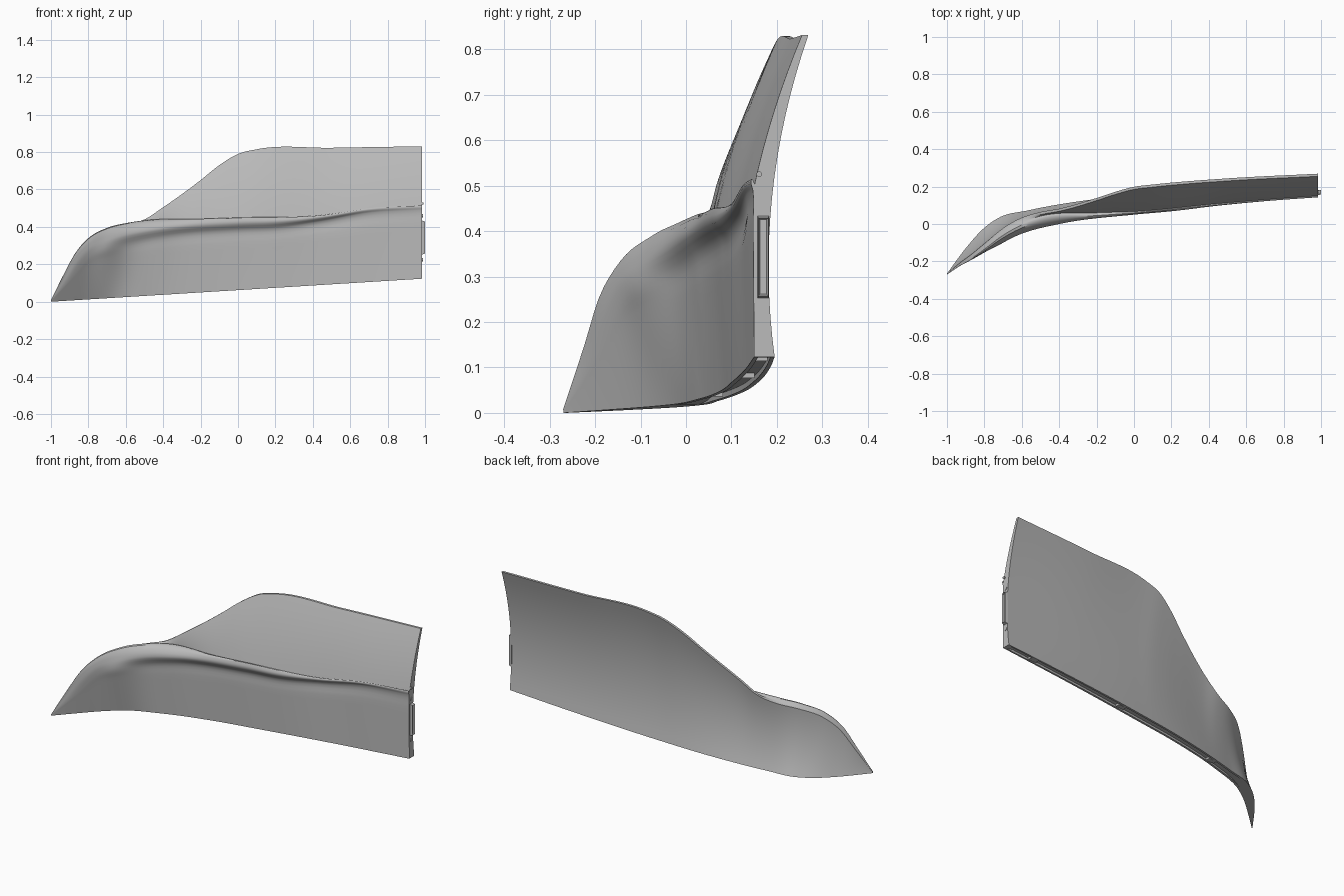
import bpy
import bmesh
import math
from mathutils import Vector, Matrix

cube = bpy.data.objects.get("Cube")
if cube:
    bpy.data.objects.remove(cube, do_unlink=True)

# One plain grey paint for the whole panel
GREY = (0.5, 0.5, 0.5, 1.0)
grey = bpy.data.materials.new("plain grey")
grey.use_nodes = True
grey.diffuse_color = GREY
for node in grey.node_tree.nodes:
    if node.type == "BSDF_PRINCIPLED":
        node.inputs["Base Color"].default_value = GREY

END_X = 0.985

# Guide rails running along the length: x, y, z
under_ridge = [(-1, -.27, .004), (-.93, -.222, .08), (-.87, -.185, .15), (-.8, -.148, .24),
               (-.7, -.1, .285), (-.6, -.035, .305), (-.4, .025, .345), (0, .078, .38),
               (.2, .095, .39), (.45, .12, .43), (.7, .132, .475), (END_X, .147, .49)]
ridge = [(-1, -.27, .006), (-.93, -.223, .13), (-.87, -.192, .22), (-.8, -.152, .29),
         (-.7, -.097, .33), (-.6, -.052, .36), (-.4, 0, .395), (0, .05, .425),
         (.2, .068, .432), (.45, .098, .455), (.7, .122, .495), (END_X, .143, .51)]
crest = [(-1, -.27, .008), (-.93, -.222, .15), (-.87, -.185, .26), (-.8, -.135, .34),
         (-.7, -.06, .395), (-.6, -.005, .42), (-.5, .03, .435), (-.2, .045, .443),
         (0, .06, .45), (.45, .103, .463), (.7, .125, .5), (END_X, .145, .515)]
valley = [(-1, -.268, .007), (-.93, -.216, .146), (-.87, -.176, .255), (-.8, -.122, .334),
          (-.7, -.045, .388), (-.6, .01, .412), (-.5, .042, .43), (-.2, .06, .437),
          (0, .067, .44), (.45, .109, .454), (.7, .13, .49), (END_X, .151, .503)]
window_edge = [(-1, -.267, .006), (-.93, -.21, .142), (-.87, -.168, .25), (-.8, -.113, .328),
               (-.7, -.035, .382), (-.6, .02, .408), (-.5, .05, .44), (-.4, .068, .505),
               (-.2, .125, .65), (-.1, .158, .73), (0, .185, .79), (.1, .197, .815),
               (.5, .23, .823), (END_X, .255, .831)]
# Bottom edges: x, y
outer_sill = [(-1, -.27), (-.9, -.18), (-.8, -.095), (-.71, -.035), (-.5, .03),
              (-.23, .075), (.08, .1), (.5, .128), (END_X, .15)]
inner_sill = [(-1, -.265), (-.9, -.13), (-.8, -.02), (-.72, .035), (-.57, .072),
              (-.23, .13), (.1, .16), (.6, .185), (END_X, .195)]


def smooth_curve(keys, t):
    """Smooth curve through (parameter, vector) keys with uneven spacing."""
    last = len(keys) - 1
    i = 0
    while i < last - 1 and t > keys[i + 1][0]:
        i += 1

    def slope(k):
        return (keys[k + 1][1] - keys[k][1]) / (keys[k + 1][0] - keys[k][0])

    def tangent(k):
        if k == 0:
            return slope(0)
        if k == last:
            return slope(last - 1)
        before = keys[k][0] - keys[k - 1][0]
        after = keys[k + 1][0] - keys[k][0]
        return (slope(k - 1) * after + slope(k) * before) / (before + after)

    h = keys[i + 1][0] - keys[i][0]
    u = (t - keys[i][0]) / h
    a, b = keys[i][1], keys[i + 1][1]
    ease = u * u * (3 - 2 * u)
    return (a.lerp(b, ease) + tangent(i) * (h * u * (1 - u) ** 2)
            - tangent(i + 1) * (h * u * u * (1 - u)))


def sill_height(x):
    return .062 * (1 + x)


def rail(points, x):
    keys = [(p[0], Vector((p[1], p[2] if len(p) > 2 else sill_height(p[0])))) for p in points]
    return smooth_curve(keys, x)


def clamp(v):
    return max(0.0, min(1.0, v))


def section(x):
    """Closed outline of the panel, as (y, z) points, at one place along its length."""
    low, back = rail(outer_sill, x), rail(inner_sill, x)
    under, dip, top = rail(under_ridge, x), rail(valley, x), rail(window_edge, x)
    # Outer skin and rounded ridge
    stops = [low, low.lerp(under, .4), low.lerp(under, .8), under,
             rail(ridge, x), rail(crest, x), dip]
    keys, travelled = [], 0.0
    for k, p in enumerate(stops):
        if k:
            travelled += (p - stops[k - 1]).length + 1e-4
        keys.append((travelled, p))
    outline = []
    for (a, _), (b, _) in zip(keys, keys[1:]):
        outline += [smooth_curve(keys, a + (b - a) * j / 4) for j in range(4)]
    # Upper panel, gently bowed
    rise = top.y - dip.y
    for j in range(9):
        t = j / 8
        outline.append(dip.lerp(top, t) + Vector((-.1 * rise * t * (1 - t), 0)))
    # Inner skin, hollowed
    inner_top = top + Vector((.014 * clamp((x + 1) * 3), 0))
    hollow = -.06 * (inner_top.y - back.y)
    for j in range(17):
        t = j / 16
        outline.append(inner_top.lerp(back, t) + Vector((4 * hollow * t * (1 - t), 0)))
    # Recessed channel under the sill
    lift = Vector((0, .012 * clamp((x + .7) * 8) * clamp((.96 - x) * 50)))
    left, right = back.lerp(low, .2), back.lerp(low, .8)
    outline += [left, left + lift, right + lift, right]
    return outline


def finish(name, bm):
    bmesh.ops.remove_doubles(bm, verts=bm.verts[:], dist=1e-5)
    bmesh.ops.recalc_face_normals(bm, faces=bm.faces[:])
    mesh = bpy.data.meshes.new(name)
    bm.to_mesh(mesh)
    bm.free()
    mesh.materials.append(grey)
    obj = bpy.data.objects.new(name, mesh)
    bpy.context.collection.objects.link(obj)
    bpy.ops.object.select_all(action="DESELECT")
    obj.select_set(True)
    bpy.context.view_layer.objects.active = obj
    bpy.ops.object.shade_smooth_by_angle(angle=math.radians(35))
    return obj


# Main skin lofted through the sections
bm = bmesh.new()
STEPS = 110
rings = []
for i in range(STEPS + 1):
    x = -1 + (END_X + 1) * i / STEPS
    rings.append([bm.verts.new((x, p.x, p.y)) for p in section(x)])
for a, b in zip(rings, rings[1:]):
    for j in range(len(a)):
        k = (j + 1) % len(a)
        bm.faces.new((a[j], b[j], b[k], a[k]))
bm.faces.new(rings[0])
bm.faces.new(rings[-1])
finish("door_skin", bm)

# Raised latch plate with a sunken centre on the end face
bm = bmesh.new()
bmesh.ops.create_cube(bm, size=1, matrix=Matrix.Translation((.9905, .17, .343))
                      @ Matrix.Diagonal((.019, .026, .184, 1)))
bm.faces.ensure_lookup_table()
face = max(bm.faces, key=lambda f: f.calc_center_median().x)
bmesh.ops.scale(bm, vec=(1, .85, .93), verts=face.verts[:],
                space=Matrix.Translation((0, -.17, -.343)))
bmesh.ops.inset_region(bm, faces=[face], thickness=.005)
bmesh.ops.translate(bm, vec=(-.01, 0, 0), verts=face.verts[:])
finish("latch_plate", bm)


def end_stud(name, y, z, radius, length):
    bm = bmesh.new()
    bmesh.ops.create_cone(bm, cap_ends=True, segments=20, radius1=radius, radius2=radius,
                          depth=length, matrix=Matrix.Translation((END_X + length / 2, y, z))
                          @ Matrix.Rotation(math.pi / 2, 4, "Y"))
    finish(name, bm)


end_stud("upper_bolt", .17, .46, .01, .003)
end_stud("lower_bolt", .17, .225, .01, .003)
end_stud("guide_peg", .161, .525, .006, .008)

# Ribs that divide the sill channel into pockets
for n, x in enumerate((-.45, .2, .8)):
    middle = rail(outer_sill, x).lerp(rail(inner_sill, x), .5)
    bm = bmesh.new()
    bmesh.ops.create_cube(bm, size=1, matrix=Matrix.Translation((x, middle.x, middle.y + .008))
                          @ Matrix.Diagonal((.05, .026, .012, 1)))
    finish(f"sill_rib_{n + 1}", bm)
